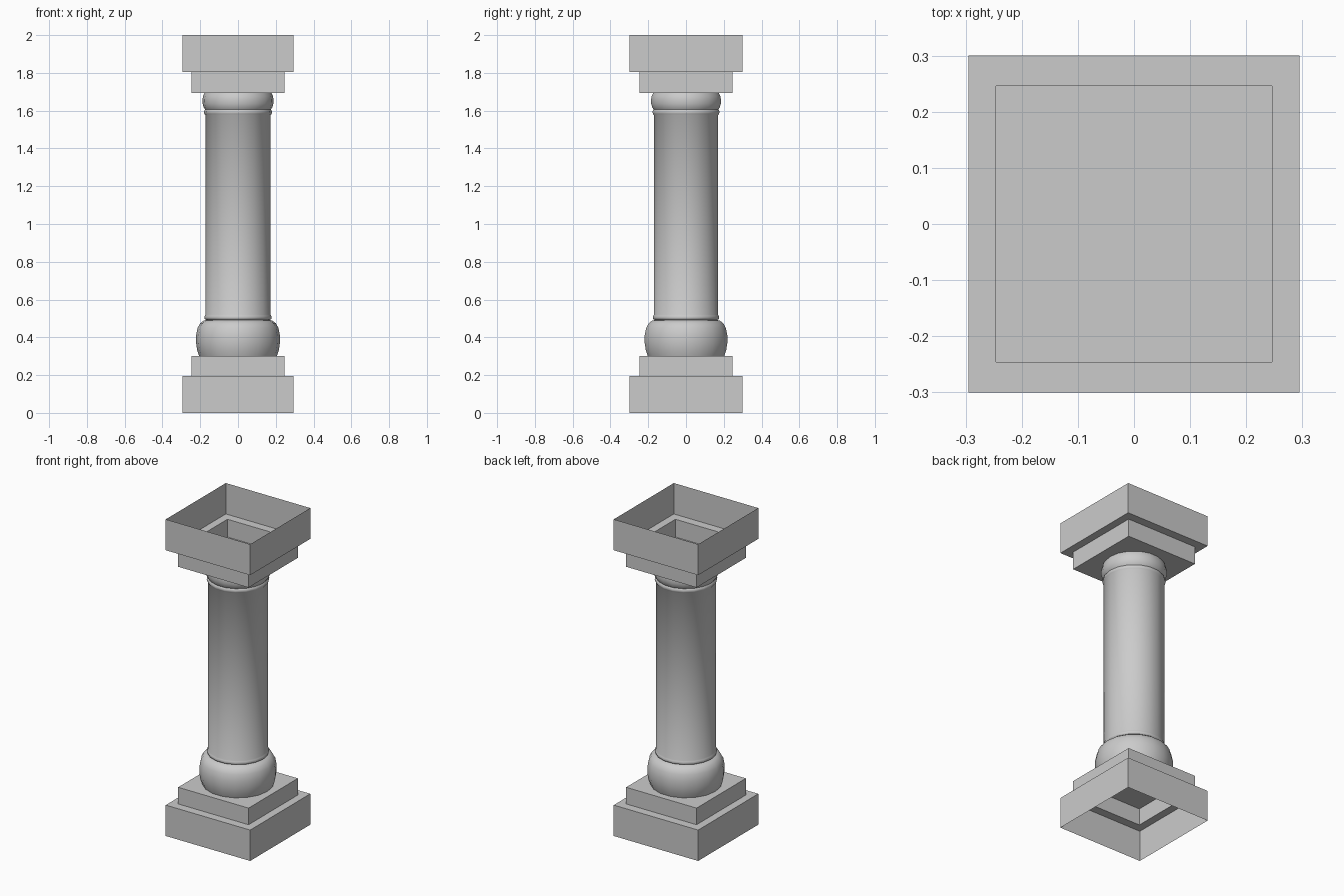
import bpy, bmesh, math

if "Cube" in bpy.data.objects:
    bpy.data.objects.remove(bpy.data.objects["Cube"])

def make_object(name, bm):
    bmesh.ops.recalc_face_normals(bm, faces=bm.faces)
    mesh = bpy.data.meshes.new(name)
    bm.to_mesh(mesh)
    bm.free()
    obj = bpy.data.objects.new(name, mesh)
    bpy.context.collection.objects.link(obj)
    return obj

def stepped_block(name, levels):
    """Hollow stepped block: rectangular rings (hx, hy, z), open at the outer end, closed at the last."""
    bm = bmesh.new()
    rings = [[bm.verts.new((sx * hx, sy * hy, z))
              for sx, sy in ((-1, -1), (1, -1), (1, 1), (-1, 1))]
             for hx, hy, z in levels]
    for a, b in zip(rings, rings[1:]):
        for i in range(4):
            j = (i + 1) % 4
            bm.faces.new((a[i], a[j], b[j], b[i]))
    bm.faces.new(rings[-1])
    return make_object(name, bm)

def turned(name, profile, sides=18):
    """Open surface of revolution from (radius, z) points."""
    bm = bmesh.new()
    rings = [[bm.verts.new((r * math.cos(2 * math.pi * i / sides),
                            r * math.sin(2 * math.pi * i / sides), z))
              for i in range(sides)] for r, z in profile]
    for a, b in zip(rings, rings[1:]):
        for i in range(sides):
            j = (i + 1) % sides
            bm.faces.new((a[i], a[j], b[j], b[i]))
    obj = make_object(name, bm)
    bpy.ops.object.select_all(action='DESELECT')
    obj.select_set(True)
    bpy.context.view_layer.objects.active = obj
    bpy.ops.object.shade_smooth_by_angle(angle=math.radians(60))
    return obj

# Square plinth at the foot and its counterpart at the top
stepped_block("base_plinth", [(0.295, 0.30, 0), (0.295, 0.30, 0.195),
                              (0.246, 0.246, 0.195), (0.246, 0.246, 0.30)])
stepped_block("top_plinth", [(0.295, 0.30, 2.0), (0.295, 0.30, 1.805),
                             (0.246, 0.246, 1.805), (0.246, 0.246, 1.693)])

# Rounded cushion at the foot of the shaft
turned("base_cushion", [(0.205, 0.30), (0.216, 0.33), (0.222, 0.37), (0.222, 0.41),
                        (0.214, 0.45), (0.200, 0.475), (0.182, 0.488), (0.167, 0.492)])

# Shaft with a small bead at each end
turned("shaft", [(0.167, 0.492), (0.176, 0.496), (0.179, 0.505), (0.176, 0.514),
                 (0.173, 0.520), (0.173, 1.577), (0.178, 1.583), (0.180, 1.592),
                 (0.178, 1.601), (0.174, 1.606)])

# Neck ring under the top plinth
turned("neck_ring", [(0.174, 1.606), (0.182, 1.618), (0.187, 1.637), (0.188, 1.657),
                     (0.185, 1.677), (0.177, 1.693)])
